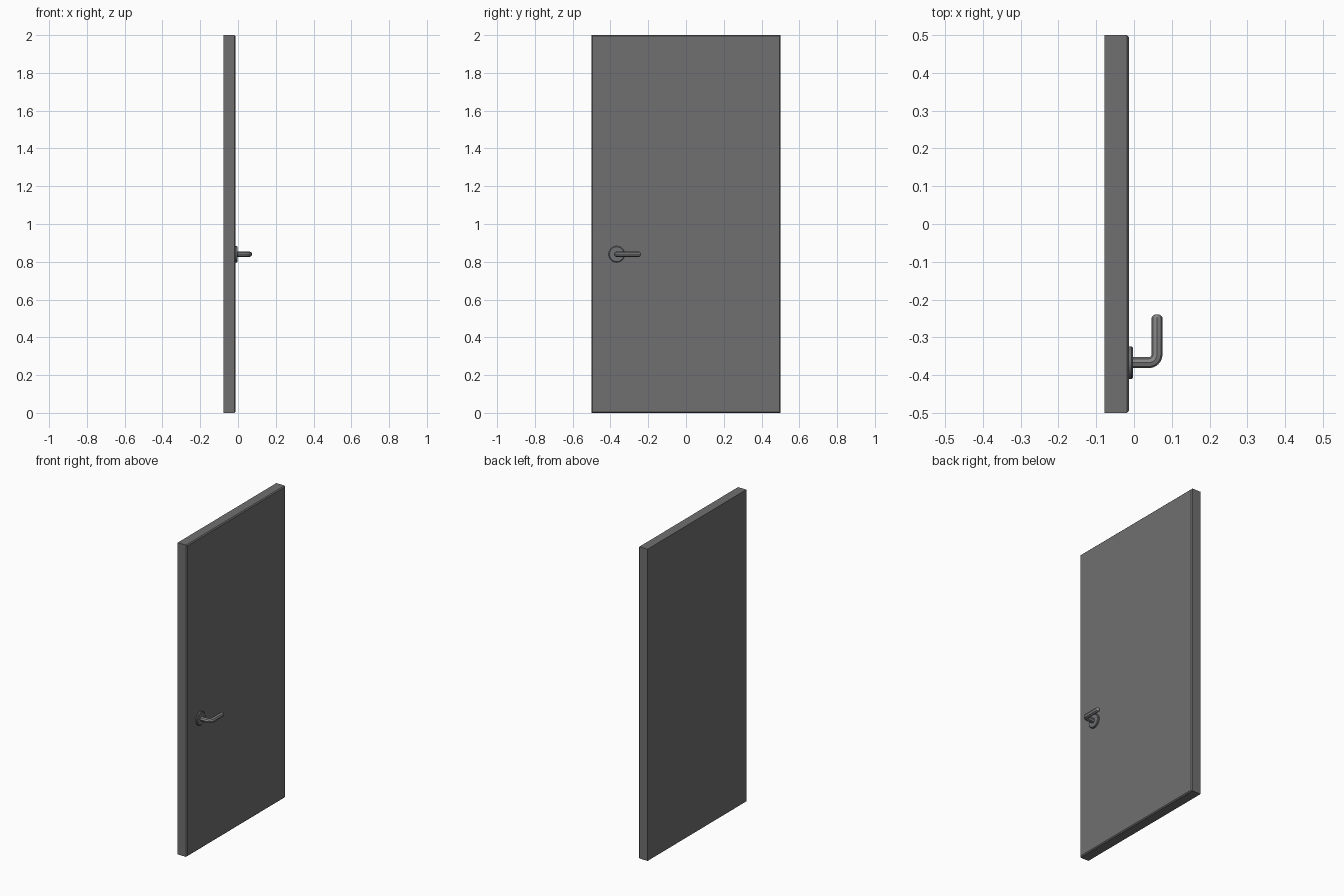
import bpy, bmesh
from math import sin, cos, pi, radians

if "Cube" in bpy.data.objects:
    bpy.data.objects.remove(bpy.data.objects["Cube"])

HY, HZ = -0.367, 0.84   # handle axis position


def material(name, rgb):
    m = bpy.data.materials.new(name)
    m.diffuse_color = (*rgb, 1)
    m.use_nodes = True
    m.node_tree.nodes["Principled BSDF"].inputs["Base Color"].default_value = m.diffuse_color
    return m


def loft(rings, name, mat, angle=None):
    """Skin a list of closed vertex rings and cap both ends."""
    bm = bmesh.new()
    loops = [[bm.verts.new(p) for p in ring] for ring in rings]
    for a, b in zip(loops, loops[1:]):
        for i in range(len(a)):
            j = (i + 1) % len(a)
            bm.faces.new((a[i], a[j], b[j], b[i]))
    bm.faces.new(loops[0])
    bm.faces.new(loops[-1])
    bmesh.ops.recalc_face_normals(bm, faces=bm.faces)
    me = bpy.data.meshes.new(name)
    bm.to_mesh(me)
    bm.free()
    me.materials.append(mat)
    ob = bpy.data.objects.new(name, me)
    bpy.context.collection.objects.link(ob)
    if angle:
        bpy.ops.object.select_all(action='DESELECT')
        ob.select_set(True)
        bpy.context.view_layer.objects.active = ob
        bpy.ops.object.shade_smooth_by_angle(angle=radians(angle))


def ring(x, y, heading, r, n):
    """Circle around (x, y, HZ), facing along a heading in the xy plane."""
    return [(x - sin(heading) * r * cos(2 * pi * k / n),
             y + cos(heading) * r * cos(2 * pi * k / n),
             HZ + r * sin(2 * pi * k / n)) for k in range(n)]


def rect(x, inset):
    y, lo, hi = 0.5 - inset, inset, 2 - inset
    return [(x, -y, lo), (x, y, lo), (x, y, hi), (x, -y, hi)]


paint = material("dark_paint", (0.16, 0.16, 0.16))
metal = material("dark_metal", (0.24, 0.24, 0.24))
plate = material("plate_metal", (0.16, 0.165, 0.175))

# Door slab, chamfered around the front face only
loft([rect(-0.078, 0), rect(-0.019, 0), rect(-0.013, 0.006)], "door_panel", paint)

# Round backing plate
loft([ring(x, HY, 0, r, 32) for x, r in
      [(-0.016, 0.043), (-0.006, 0.043), (-0.002, 0.039)]], "handle_plate", plate, 30)

# Lever: straight out, quarter bend, along the door, domed tip
R, BEND, AX, TIP = 0.0145, 0.022, 0.061, -0.239
path = [(-0.005, HY, 0, R)]
for i in range(7):
    t = pi / 2 * i / 6
    path.append((AX - BEND + BEND * sin(t), HY + BEND - BEND * cos(t), t, R))
DOME = 0.011
for i in range(5):
    t = pi / 2 * i / 4.6
    path.append((AX, TIP - DOME + DOME * sin(t), pi / 2, R * cos(t)))
loft([ring(*p, 8) for p in path], "handle_lever", metal, 30)
